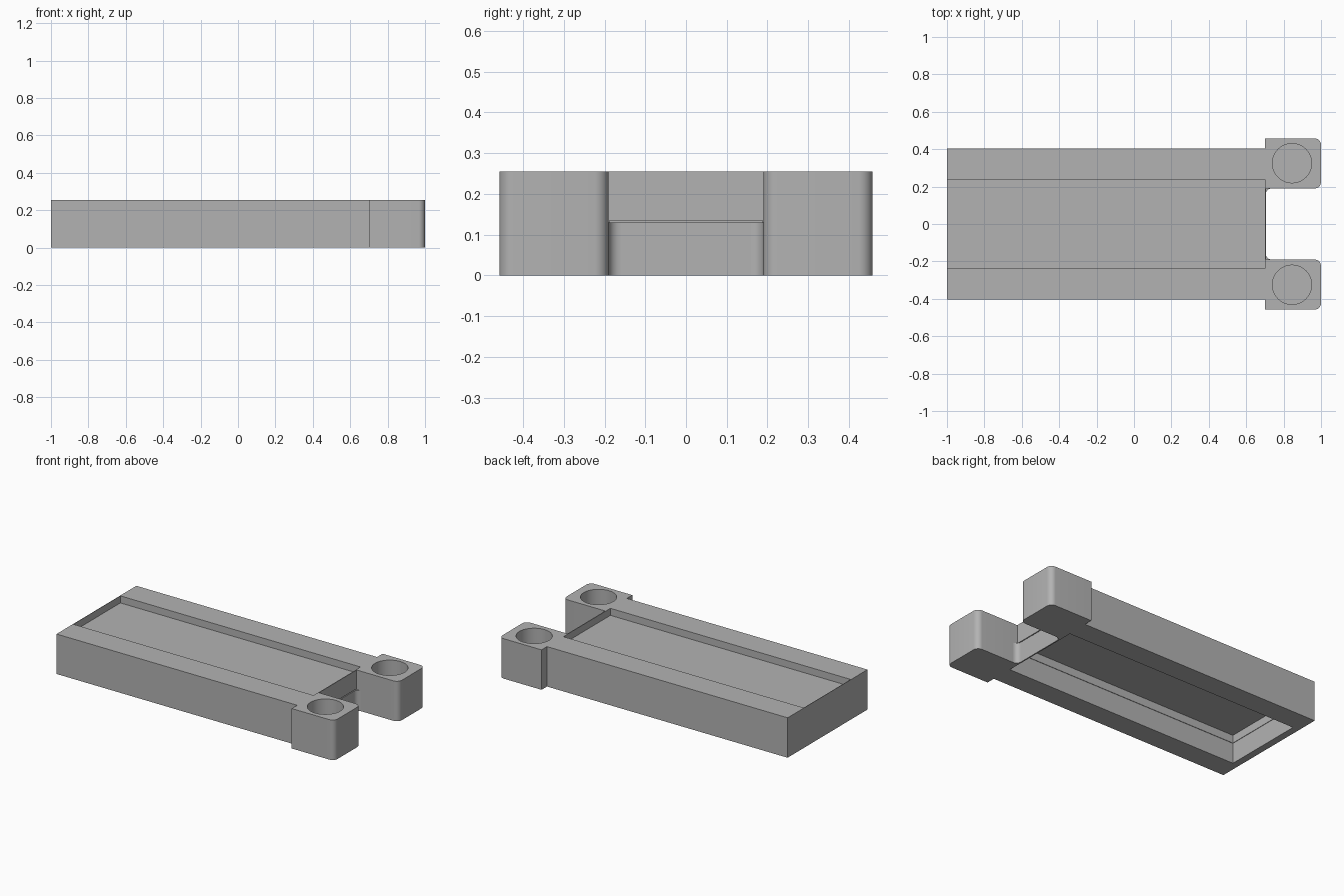
import bpy, bmesh
from math import pi, cos, sin

cube = bpy.data.objects.get("Cube")
if cube:
    bpy.data.objects.remove(cube, do_unlink=True)

# Main sizes
HEIGHT = 0.255
SPLIT = 0.13
HALF_WIDTH = 0.403
END = 0.705
LUG_IN, LUG_OUT = 0.19, 0.458
ROUND = 0.035

grey = bpy.data.materials.new("plain_grey")
grey.use_nodes = True
colour = (0.45, 0.45, 0.45, 1)
grey.diffuse_color = colour
grey.node_tree.nodes["Principled BSDF"].inputs["Base Color"].default_value = colour


def prism(name, outline, low, high):
    """Extrude a closed xy outline from low to high."""
    bm = bmesh.new()
    face = bm.faces.new([bm.verts.new((x, y, low)) for x, y in outline])
    top = bmesh.ops.extrude_face_region(bm, geom=[face])["geom"]
    verts = [v for v in top if isinstance(v, bmesh.types.BMVert)]
    bmesh.ops.translate(bm, verts=verts, vec=(0, 0, high - low))
    bmesh.ops.recalc_face_normals(bm, faces=bm.faces)
    mesh = bpy.data.meshes.new(name)
    bm.to_mesh(mesh)
    bm.free()
    mesh.materials.append(grey)
    obj = bpy.data.objects.new(name, mesh)
    bpy.context.collection.objects.link(obj)
    return obj


def arc(cx, cy, radius, start, end, steps=8):
    return [(cx + radius * cos(a), cy + radius * sin(a))
            for a in (start + (end - start) * i / steps for i in range(steps + 1))]


def rect(x0, x1, half):
    return [(x0, -half), (x1, -half), (x1, half), (x0, half)]


def combine(obj, tool, operation):
    mod = obj.modifiers.new(operation.lower(), "BOOLEAN")
    mod.operation = operation
    mod.solver = "EXACT"
    mod.object = tool
    bpy.context.view_layer.objects.active = obj
    bpy.ops.object.modifier_apply(modifier=mod.name)
    bpy.data.objects.remove(tool, do_unlink=True)


# Tray body with two rounded lugs, drawn as half an outline and mirrored
half = [(-1, HALF_WIDTH), (0.7, HALF_WIDTH), (0.7, LUG_OUT)]
half += arc(1 - ROUND, LUG_OUT - ROUND, ROUND, pi / 2, 0)
half += arc(1 - ROUND, LUG_IN + ROUND, ROUND, 0, -pi / 2)
half += [(END, LUG_IN)]
body = prism("tray_body", half + [(x, -y) for x, y in reversed(half)], 0, HEIGHT)

# Shallow top channel, closed by thin end walls
combine(body, prism("channel_cutter", rect(-0.997, 0.7, 0.237), 0.21, 0.3), "DIFFERENCE")

# Stepped recess underneath
combine(body, prism("recess_cutter", rect(-0.955, 0.697, 0.265), -0.1, SPLIT), "DIFFERENCE")
combine(body, prism("ceiling_cutter", rect(-0.952, 0.695, 0.262), 0.1, 0.18), "DIFFERENCE")

# Thin slot through the end wall
combine(body, prism("slot_cutter", rect(0.69, 0.72, LUG_IN - 0.002), SPLIT, SPLIT + 0.005), "DIFFERENCE")

for side, label in ((1, "left"), (-1, "right")):
    # Blind round hole in each lug
    hole = arc(0.845, side * 0.325, 0.105, 0, 2 * pi, 48)[:-1]
    combine(body, prism("hole_cutter", hole, 0.04, 0.3), "DIFFERENCE")
    # Concave fillet in the lower inner corner
    r = 0.03
    curve = arc(END + r, LUG_IN - r, r, pi / 2, pi)
    outline = [(END - 0.004, LUG_IN + 0.004), (END + r, LUG_IN + 0.004)]
    outline += curve + [(END - 0.004, LUG_IN - r)]
    prism(label + "_corner_fillet", [(x, side * y) for x, y in outline], 0, SPLIT)

# Smooth the round parts and keep the corners crisp
for obj in bpy.context.collection.objects:
    if obj.type == "MESH" and grey.name in obj.data.materials:
        bpy.ops.object.select_all(action="DESELECT")
        obj.select_set(True)
        bpy.context.view_layer.objects.active = obj
        bpy.ops.object.shade_smooth_by_angle(angle=pi / 6)
